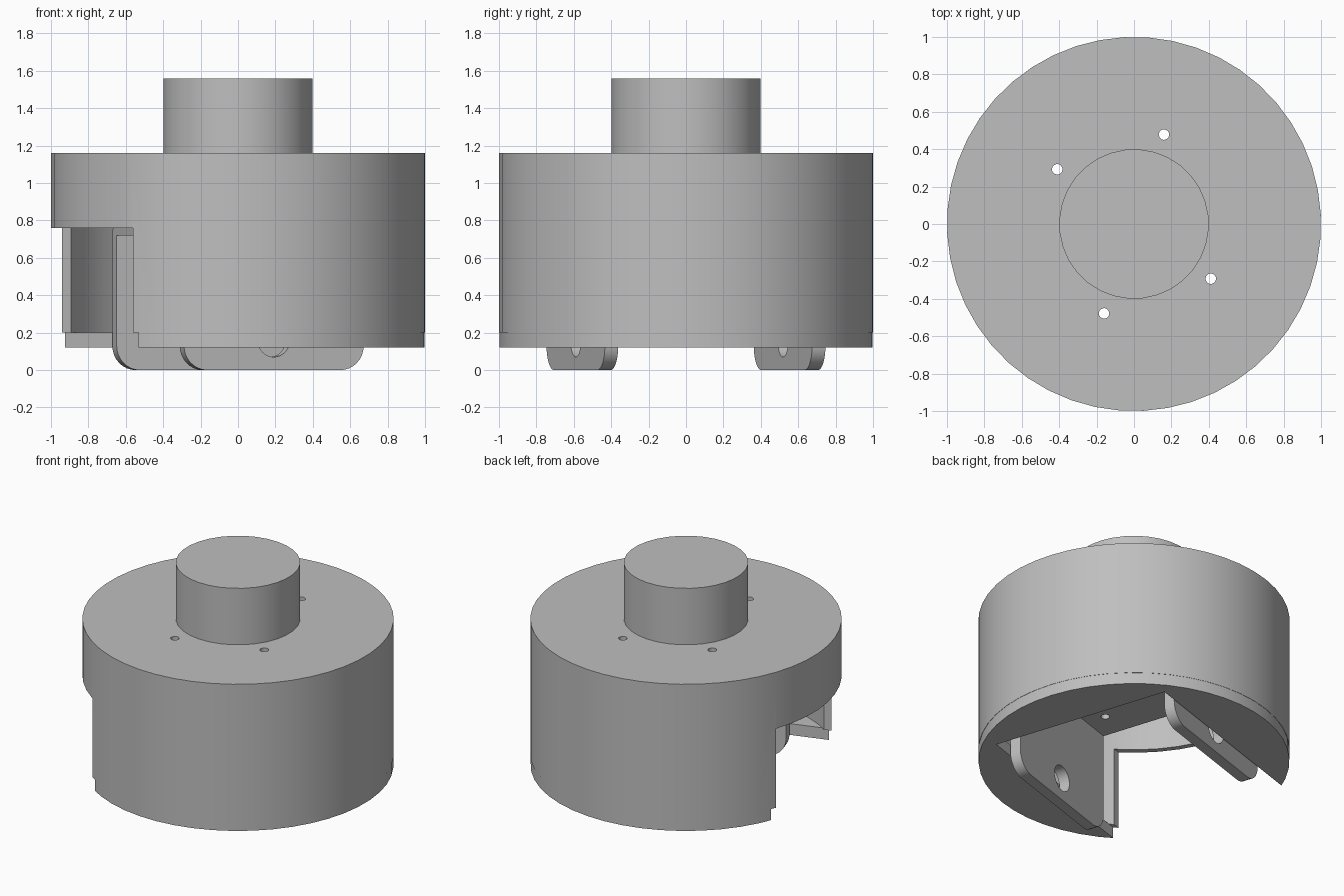
import bpy, bmesh, math
from mathutils import Matrix

TURN = math.radians(18)   # the fork is turned relative to the front

old = bpy.data.objects.get("Cube")
if old:
    bpy.data.objects.remove(old, do_unlink=True)

grey = bpy.data.materials.new("plain grey")
grey.use_nodes = True
GREY = (0.52, 0.52, 0.52, 1)
grey.diffuse_color = GREY
for node in grey.node_tree.nodes:
    if node.type == 'BSDF_PRINCIPLED':
        node.inputs["Base Color"].default_value = GREY


def finish(name, bm):
    bmesh.ops.recalc_face_normals(bm, faces=bm.faces)
    mesh = bpy.data.meshes.new(name)
    bm.to_mesh(mesh)
    bm.free()
    mesh.materials.append(grey)
    ob = bpy.data.objects.new(name, mesh)
    bpy.context.collection.objects.link(ob)
    return ob


def cylinder(name, r, z0, z1, sides=48, x=0, y=0):
    bm = bmesh.new()
    bmesh.ops.create_cone(bm, cap_ends=True, segments=sides, radius1=r, radius2=r, depth=z1 - z0,
                          matrix=Matrix.Translation((x, y, (z0 + z1) / 2)))
    return finish(name, bm)


def box(name, x0, x1, y0, y1, z0, z1):
    bm = bmesh.new()
    size = Matrix.Diagonal((x1 - x0, y1 - y0, z1 - z0, 1))
    centre = Matrix.Translation(((x0 + x1) / 2, (y0 + y1) / 2, (z0 + z1) / 2))
    bmesh.ops.create_cube(bm, size=1, matrix=centre @ size)
    return finish(name, bm)


def cut(ob, *cutters):
    bpy.context.view_layer.objects.active = ob
    for cutter in cutters:
        cutter.hide_render = True
        mod = ob.modifiers.new("cut", 'BOOLEAN')
        mod.operation = 'DIFFERENCE'
        mod.solver = 'EXACT'
        mod.object = cutter
        bpy.ops.object.modifier_apply(modifier=mod.name)
        bpy.data.objects.remove(cutter, do_unlink=True)


def screw_holes():
    return [cylinder("hole_cutter", 0.028, 0.6, 1.3, 16, x, y) for x, y in SCREWS]


SCREWS = [(sx * 0.3, sy * 0.405) for sx in (-1, 1) for sy in (-1, 1)]

# Hollow round housing with a notch on one side
housing = cylinder("housing", 1, 0.2, 1.16)
cut(housing, cylinder("hollow_cutter", 0.962, 0, 1.08),
    box("notch_cutter", -1.5, 0, -0.612, 0.612, 0, 0.76), *screw_holes())

# Bottom cover with an open slot for the fork
cover = cylinder("bottom_cover", 0.998, 0.12, 0.2)
cut(cover, box("slot_cutter", -1.5, 0.65, -0.637, 0.637, 0, 0.5))

# Knob on top
knob = cylinder("top_knob", 0.4, 1.16, 1.56, 32)

# Fork: folded sheet with rounded lower corners and a rounded bend
HALF, WIDE, TOP, R = 0.505, 0.62, 0.8, 0.13
outline = [(-HALF, TOP)]
for side, start in ((-1, 180), (1, 270)):
    for i in range(9):
        a = math.radians(start + i * 90 / 8)
        outline.append((side * (HALF - R) + R * math.cos(a), R + R * math.sin(a)))
outline.append((HALF, TOP))
bm = bmesh.new()
face = bm.faces.new([bm.verts.new((x, -WIDE, z)) for x, z in outline])
new = bmesh.ops.extrude_face_region(bm, geom=[face])["geom"]
bmesh.ops.translate(bm, vec=(0, 2 * WIDE, 0), verts=[g for g in new if isinstance(g, bmesh.types.BMVert)])
bends = [e for e in bm.edges
         if all(v.co.z > TOP - 0.01 for v in e.verts) and abs(e.verts[0].co.y - e.verts[1].co.y) < 0.01]
bmesh.ops.bevel(bm, geom=bends, offset=0.08, segments=6, profile=0.5, affect='EDGES')
fork = finish("fork_bracket", bm)

axle = cylinder("axle_cutter", 0.09, -1, 1, 32)
axle.data.transform(Matrix.Translation((0, 0, 0.16)) @ Matrix.Rotation(math.pi / 2, 4, 'X'))
cut(fork, box("gap_cutter", -1, 1, -0.545, 0.545, -0.2, 0.72), axle, *screw_holes())

# Spacers that hang the fork from the housing
parts = [housing, cover, knob, fork]
for i, (x, y) in enumerate(SCREWS):
    spacer = cylinder(f"spacer_{i + 1}", 0.06, 0.8, 1.08, 16, x, y)
    cut(spacer, cylinder("bore_cutter", 0.028, 0.6, 1.3, 16, x, y))
    parts.append(spacer)

# Turn everything into place and shade smooth with sharp edges
bpy.ops.object.select_all(action='DESELECT')
for ob in parts:
    ob.data.transform(Matrix.Rotation(TURN, 4, 'Z'))
    ob.select_set(True)
bpy.context.view_layer.objects.active = housing
bpy.ops.object.shade_smooth_by_angle(angle=math.radians(30))
